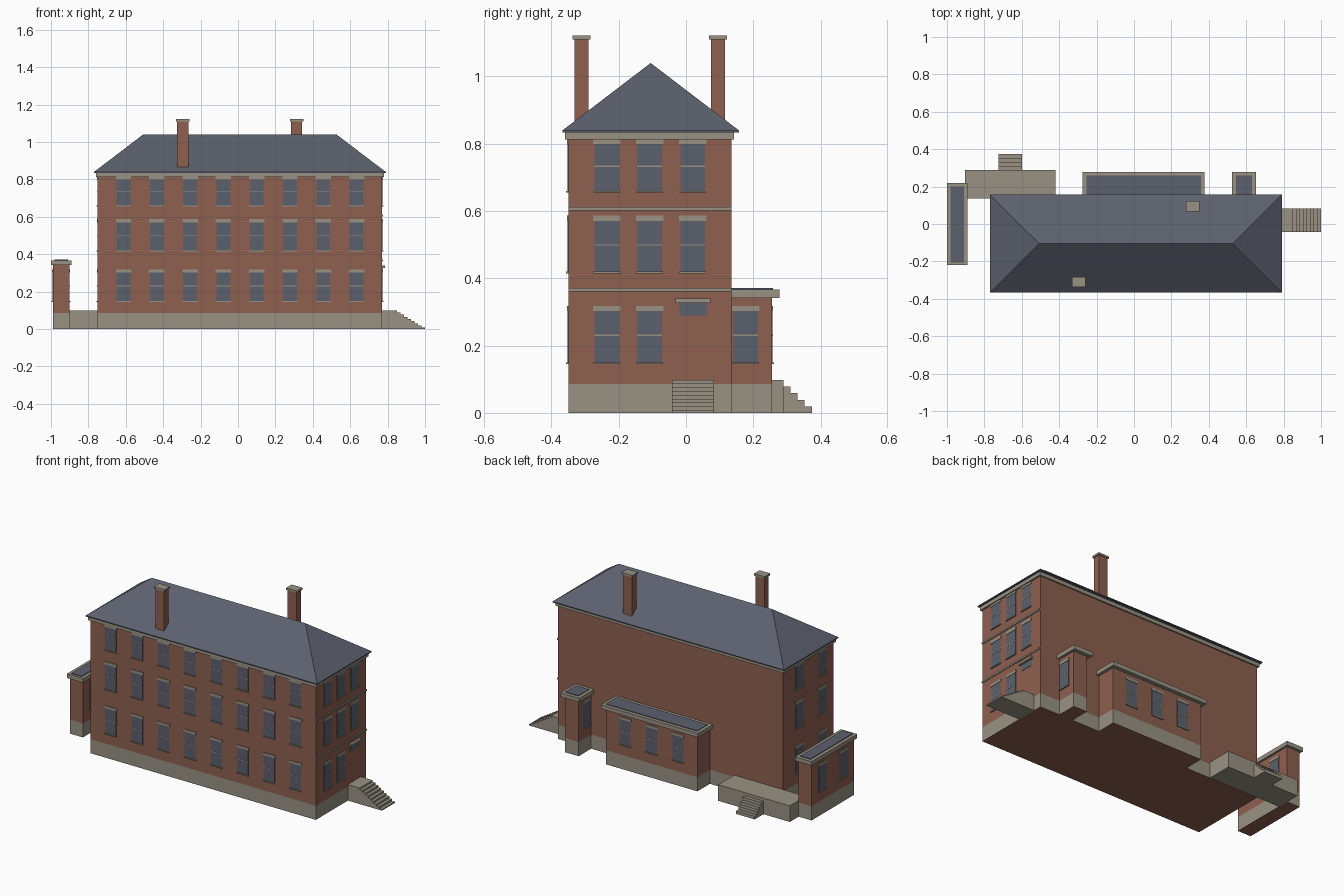
import bpy
import bmesh

cube = bpy.data.objects.get("Cube")
if cube:
    bpy.data.objects.remove(cube, do_unlink=True)


def material(name, color):
    m = bpy.data.materials.new(name)
    m.use_nodes = True
    rgba = (*color, 1)
    m.diffuse_color = rgba
    bsdf = m.node_tree.nodes["Principled BSDF"]
    bsdf.inputs["Base Color"].default_value = rgba
    bsdf.inputs["Roughness"].default_value = 0.9
    return m


BRICK = material("red_brick", (0.27, 0.115, 0.08))
STONE = material("pale_stone", (0.32, 0.29, 0.23))
SLATE = material("blue_slate", (0.107, 0.119, 0.155))
GLASS = material("window_glass", (0.105, 0.118, 0.15))


def add_box(bm, x, y, z):
    """Add a box spanning three (low, high) ranges."""
    verts = bmesh.ops.create_cube(bm, size=1)["verts"]
    for v in verts:
        for i, (lo, hi) in enumerate((x, y, z)):
            v.co[i] = lo if v.co[i] < 0 else hi


def finish(name, bm, *mats):
    bmesh.ops.recalc_face_normals(bm, faces=bm.faces)
    mesh = bpy.data.meshes.new(name)
    bm.to_mesh(mesh)
    bm.free()
    for m in mats:
        mesh.materials.append(m)
    obj = bpy.data.objects.new(name, mesh)
    bpy.context.collection.objects.link(obj)
    return obj


def box(name, x, y, z, mat):
    bm = bmesh.new()
    add_box(bm, x, y, z)
    return finish(name, bm, mat)


def block(name, x, y, top, base=0.086):
    """Brick body standing on a flush stone plinth."""
    bm = bmesh.new()
    add_box(bm, x, y, (0, top))
    bmesh.ops.bisect_plane(bm, geom=bm.verts[:] + bm.edges[:] + bm.faces[:],
                           plane_co=(0, 0, base), plane_no=(0, 0, 1))
    bm.normal_update()
    for f in bm.faces:
        low = f.calc_center_median().z < base
        f.material_index = int(low and abs(f.normal.z) < 0.5)
    finish(name, bm, BRICK, STONE)


def flat_roof(name, x, y, rim_back=0.022):
    """Stone coping slab with a slate panel on top."""
    box(name + "_coping", x, y, (0.342, 0.367), STONE)
    r = 0.02
    box(name + "_slate", (x[0] + r, x[1] - r), (y[0] + rim_back, y[1] - r),
        (0.367, 0.371), SLATE)


# Main house and low wings
block("main_house", (-0.75, 0.77), (-0.35, 0.135), 0.815)
block("long_rear_wing", (-0.255, 0.36), (0.135, 0.255), 0.342)
block("small_rear_wing", (0.545, 0.637), (0.135, 0.255), 0.342)
block("side_pavilion", (-0.99, -0.902), (-0.205, 0.205), 0.345)
flat_roof("long_rear_wing", (-0.275, 0.378), (0.135, 0.278))
flat_roof("small_rear_wing", (0.525, 0.652), (0.135, 0.278))
flat_roof("side_pavilion", (-1.0, -0.89), (-0.22, 0.22), 0.015)

# Cornice and hipped roof
box("cornice", (-0.76, 0.78), (-0.359, 0.143), (0.812, 0.836), STONE)
bm = bmesh.new()
add_box(bm, (-0.77, 0.79), (-0.367, 0.157), (0.834, 0.84))
bm.normal_update()
top = next(f for f in bm.faces if f.normal.z > 0.5)
corners = [v for v in top.verts]
bmesh.ops.delete(bm, geom=[top], context='FACES_ONLY')
ridge = [bm.verts.new((x, -0.105, 1.04)) for x in (-0.507, 0.527)]
for i, a in enumerate(corners):
    b = corners[(i + 1) % 4]
    ends = [ridge[int(v.co.x > 0)] for v in (b, a)]
    bm.faces.new([a, b] + list(dict.fromkeys(ends)))
finish("hipped_roof", bm, SLATE)

# Chimneys
for name, x, y in (("front", -0.295, -0.311), ("rear", 0.313, 0.095)):
    box(name + "_chimney", (x - 0.03, x + 0.03), (y - 0.021, y + 0.021),
        (0.85, 1.112), BRICK)
    box(name + "_chimney_cap", (x - 0.036, x + 0.036), (y - 0.027, y + 0.027),
        (1.11, 1.122), STONE)

# Windows: glass, meeting bars, lintels and sills share one mesh per kind
parts = {k: bmesh.new() for k in ("glass", "bars", "lintels", "sills")}


def wall_plate(bm, axis, wall, side, u, half, z, depth):
    across = (u - half, u + half)
    out = tuple(sorted((wall - side * 0.003, wall + side * depth)))
    add_box(bm, *((out, across) if axis == "x" else (across, out)), z)


def window(axis, wall, side, u, row):
    sill, head, lintel = row
    mid = (sill + head) / 2 + 0.004
    spot = (axis, wall, side, u)
    wall_plate(parts["glass"], *spot, 0.037, (sill, head), 0.002)
    wall_plate(parts["bars"], *spot, 0.037, (mid - 0.002, mid + 0.002), 0.003)
    wall_plate(parts["lintels"], *spot, 0.041, (head, lintel), 0.004)
    wall_plate(parts["sills"], *spot, 0.040, (sill - 0.005, sill), 0.007)


GROUND = (0.15, 0.303, 0.318)
MIDDLE = (0.42, 0.57, 0.587)
UPPER = (0.66, 0.799, 0.814)
for row in (GROUND, MIDDLE, UPPER):
    for i in range(8):
        window("y", -0.35, -1, -0.612 + 0.178 * i, row)
    for y in (-0.235, -0.108, 0.02):
        if row is not GROUND or y < 0:
            window("x", 0.77, 1, y, row)
    for y in (-0.24, -0.02):
        window("x", -0.75, -1, y, row)
for x in (-0.125, 0.053, 0.231):
    window("y", 0.255, 1, x, GROUND)
for wall, side in ((0.637, 1), (0.545, -1)):
    window("x", wall, side, 0.177, GROUND)
for wall, side in ((-0.902, 1), (-0.99, -1)):
    for y in (-0.1, 0.1):
        window("x", wall, side, y, GROUND)
for kind, bm in parts.items():
    finish("window_" + kind, bm, GLASS if kind == "glass" else STONE)

# Belt courses, transom and canopy on the entrance end
for i, z in enumerate((0.366, 0.607)):
    box(f"belt_course_{i + 1}", (0.765, 0.775), (-0.35, 0.135),
        (z - 0.005, z + 0.005), STONE)
box("door_transom", (0.767, 0.772), (-0.02, 0.062), (0.29, 0.328), GLASS)
box("door_canopy", (0.765, 0.785), (-0.031, 0.073), (0.327, 0.34), STONE)

# Entrance landing and steps
bm = bmesh.new()
add_box(bm, (0.77, 0.85), (-0.042, 0.083), (0, 0.098))
for i in range(8):
    x = 0.85 + 0.01875 * i
    add_box(bm, (x, x + 0.01875), (-0.042, 0.083), (0, 0.088 - 0.0115 * i))
finish("entrance_steps", bm, STONE)

# Rear terrace and steps
box("rear_terrace", (-0.903, -0.42), (0.137, 0.29), (0, 0.098), STONE)
bm = bmesh.new()
for i in range(4):
    y = 0.29 + 0.021 * i
    add_box(bm, (-0.725, -0.6), (y, y + 0.021), (0, 0.079 - 0.02 * i))
finish("terrace_steps", bm, STONE)
